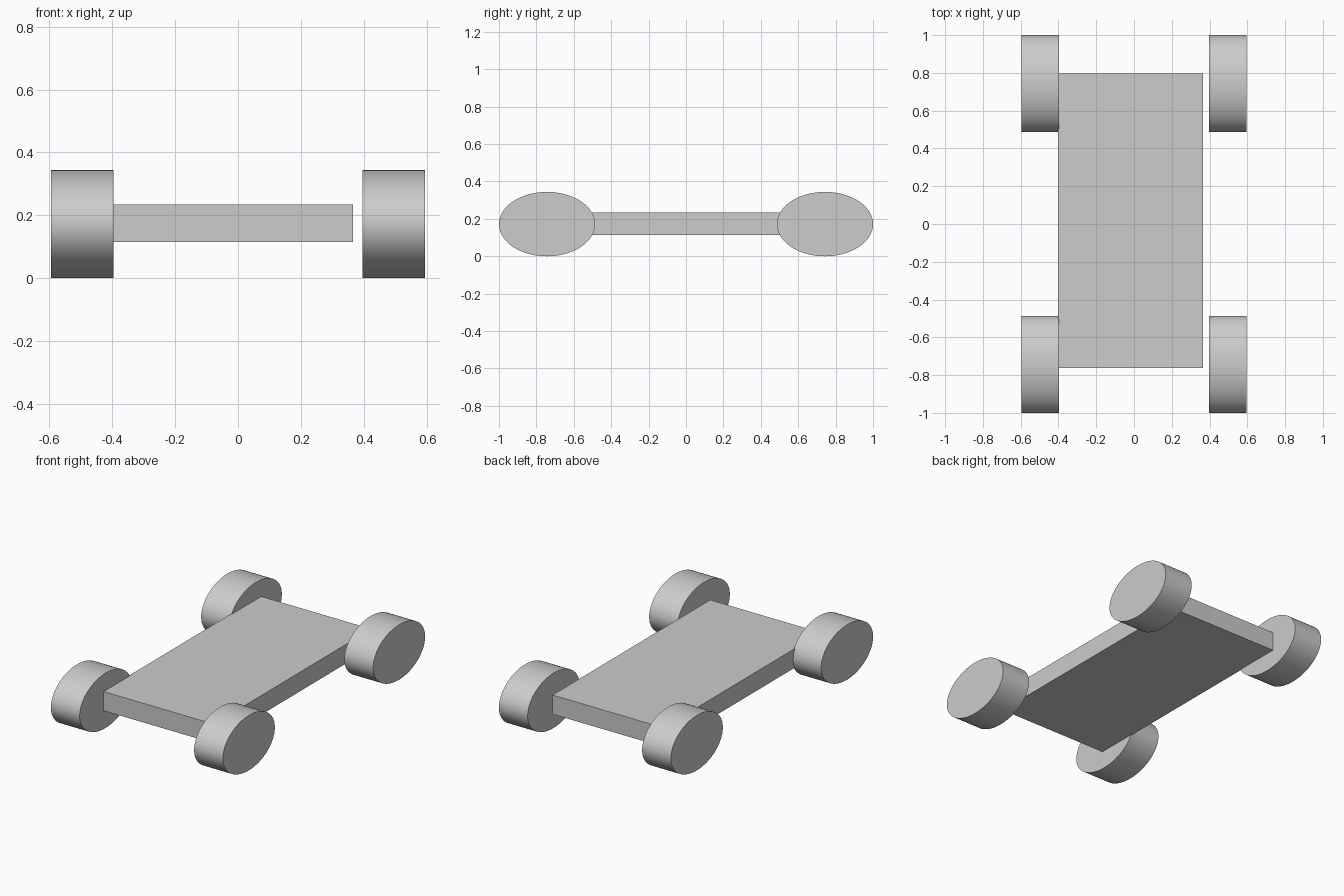
import bpy
import bmesh
from math import radians
from mathutils import Matrix, Vector

cube = bpy.data.objects.get("Cube")
if cube:
    bpy.data.objects.remove(cube, do_unlink=True)

# Single plain grey
grey = bpy.data.materials.new("light_grey")
grey.use_nodes = True
colour = (0.604, 0.604, 0.604, 1.0)
grey.diffuse_color = colour
grey.node_tree.nodes["Principled BSDF"].inputs["Base Color"].default_value = colour


def add_part(name, bm):
    mesh = bpy.data.meshes.new(name)
    bm.to_mesh(mesh)
    bm.free()
    mesh.materials.append(grey)
    part = bpy.data.objects.new(name, mesh)
    bpy.context.collection.objects.link(part)
    return part


def add_box(name, low, high):
    low, high = Vector(low), Vector(high)
    bm = bmesh.new()
    bmesh.ops.create_cube(bm, size=1)
    bmesh.ops.scale(bm, vec=high - low, verts=bm.verts)
    bmesh.ops.translate(bm, vec=(low + high) / 2, verts=bm.verts)
    return add_part(name, bm)


def add_wheel(name, centre, width, radius_y, radius_z):
    # Cylinder along x, flattened into an oval
    bm = bmesh.new()
    bmesh.ops.create_cone(bm, cap_ends=True, segments=96, radius1=1, radius2=1,
                          depth=1, matrix=Matrix.Rotation(radians(90), 4, 'Y'))
    bmesh.ops.scale(bm, vec=(width, radius_y, radius_z), verts=bm.verts)
    bmesh.ops.translate(bm, vec=centre, verts=bm.verts)
    # Smooth tread, flat side caps with sharp rims
    for face in bm.faces:
        face.smooth = len(face.verts) == 4
    for edge in bm.edges:
        edge.smooth = all(face.smooth for face in edge.link_faces)
    return add_part(name, bm)


# Flat deck, slightly off centre
add_box("chassis", (-0.402, -0.762, 0.115), (0.366, 0.797, 0.235))

# Four oval wheels
for end, y in (("front", -0.743), ("back", 0.743)):
    for side, x in (("left", 0.496), ("right", -0.496)):
        add_wheel(f"{end}_{side}_wheel", (x, y, 0.172), 0.199, 0.257, 0.172)
